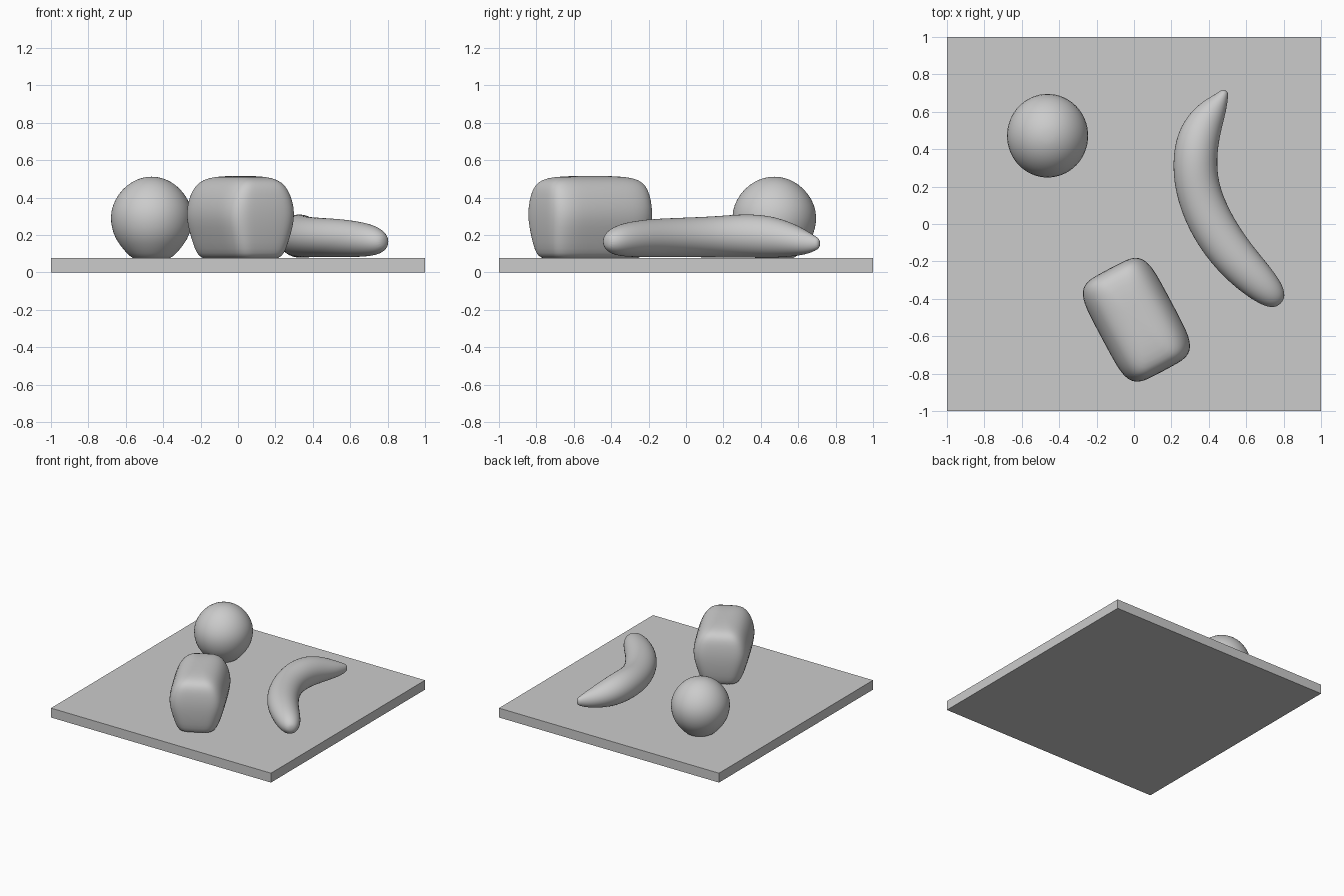
import bpy, bmesh, math
from mathutils import Vector

old = bpy.data.objects.get("Cube")
if old:
    bpy.data.objects.remove(old, do_unlink=True)

GREY = (0.6, 0.6, 0.6, 1)
grey = bpy.data.materials.new("plain grey")
grey.use_nodes = True
grey.diffuse_color = GREY
grey.node_tree.nodes["Principled BSDF"].inputs["Base Color"].default_value = GREY


def loft(name, rings, subdiv=1):
    """Skin closed rings of equal length, capped at both ends."""
    bm = bmesh.new()
    loops = [[bm.verts.new(p) for p in ring] for ring in rings]
    n = len(loops[0])
    for a, b in zip(loops, loops[1:]):
        for i in range(n):
            j = (i + 1) % n
            bm.faces.new((a[i], a[j], b[j], b[i]))
    bm.faces.new(loops[0][::-1])
    bm.faces.new(loops[-1])
    bmesh.ops.recalc_face_normals(bm, faces=bm.faces)
    mesh = bpy.data.meshes.new(name)
    bm.to_mesh(mesh)
    bm.free()
    mesh.materials.append(grey)
    ob = bpy.data.objects.new(name, mesh)
    bpy.context.collection.objects.link(ob)
    if subdiv:
        mod = ob.modifiers.new("smooth", 'SUBSURF')
        mod.levels = mod.render_levels = subdiv
        for p in mesh.polygons:
            p.use_smooth = True
    return ob


def oval(z, hx, hy, power=1.0, n=48):
    """Horizontal superellipse ring; a small power gives a rounded rectangle."""
    ring = []
    for i in range(n):
        a = 2 * math.pi * i / n
        c, s = math.cos(a), math.sin(a)
        ring.append(Vector((hx * math.copysign(abs(c) ** power, c),
                            hy * math.copysign(abs(s) ** power, s), z)))
    return ring


# Square board
def square(z):
    return [Vector((x, y, z)) for x, y in ((-1, -1), (1, -1), (1, 1), (-1, 1))]


loft("board", [square(0), square(0.077)], subdiv=0)

# Round fruit, slightly flattened below
fruit_profile = [(0.07, 0.09), (0.085, 0.115), (0.12, 0.15), (0.18, 0.195), (0.24, 0.215),
                 (0.30, 0.221), (0.36, 0.21), (0.42, 0.178), (0.47, 0.13),
                 (0.50, 0.075), (0.512, 0.025)]
fruit = loft("round_fruit", [oval(z, r, r * 1.03, n=32) for z, r in fruit_profile])
fruit.location = (-0.462, 0.472, 0)

# Bread loaf: height, half width, half length
loaf_profile = [(0.07, 0.12, 0.25), (0.085, 0.145, 0.27), (0.12, 0.165, 0.288),
                (0.20, 0.19, 0.302), (0.28, 0.212, 0.31), (0.35, 0.21, 0.31),
                (0.42, 0.188, 0.302), (0.465, 0.16, 0.288), (0.495, 0.125, 0.26),
                (0.512, 0.075, 0.20), (0.516, 0.03, 0.08)]
loaf = loft("bread_loaf", [oval(z, a, b, 0.42) for z, a, b in loaf_profile])
loaf.location = (0.013, -0.512, 0)
loaf.rotation_euler.z = math.radians(28)

# Banana: x, y, centre height, half width, half height along the curve
banana_path = [(0.49, 0.715, 0.155, 0.018, 0.025), (0.475, 0.685, 0.155, 0.032, 0.042),
               (0.445, 0.64, 0.16, 0.06, 0.065), (0.39, 0.565, 0.175, 0.095, 0.092),
               (0.34, 0.46, 0.19, 0.118, 0.115), (0.322, 0.32, 0.197, 0.122, 0.12),
               (0.342, 0.16, 0.19, 0.122, 0.112), (0.42, -0.02, 0.187, 0.124, 0.108),
               (0.535, -0.18, 0.184, 0.118, 0.105), (0.65, -0.295, 0.177, 0.105, 0.097),
               (0.725, -0.365, 0.17, 0.085, 0.082), (0.765, -0.405, 0.165, 0.06, 0.058),
               (0.785, -0.425, 0.163, 0.025, 0.025)]
rings = []
for i, (x, y, z, w, h) in enumerate(banana_path):
    before, after = banana_path[max(i - 1, 0)], banana_path[min(i + 1, len(banana_path) - 1)]
    along = Vector((after[0] - before[0], after[1] - before[1], 0)).normalized()
    side = Vector((-along.y, along.x, 0))
    ring = []
    for k in range(16):
        a = 2 * math.pi * k / 16
        ring.append(Vector((x, y, z)) + side * (w * math.cos(a))
                    + Vector((0, 0, h * math.sin(a))))
    rings.append(ring)
loft("banana", rings, subdiv=2)
